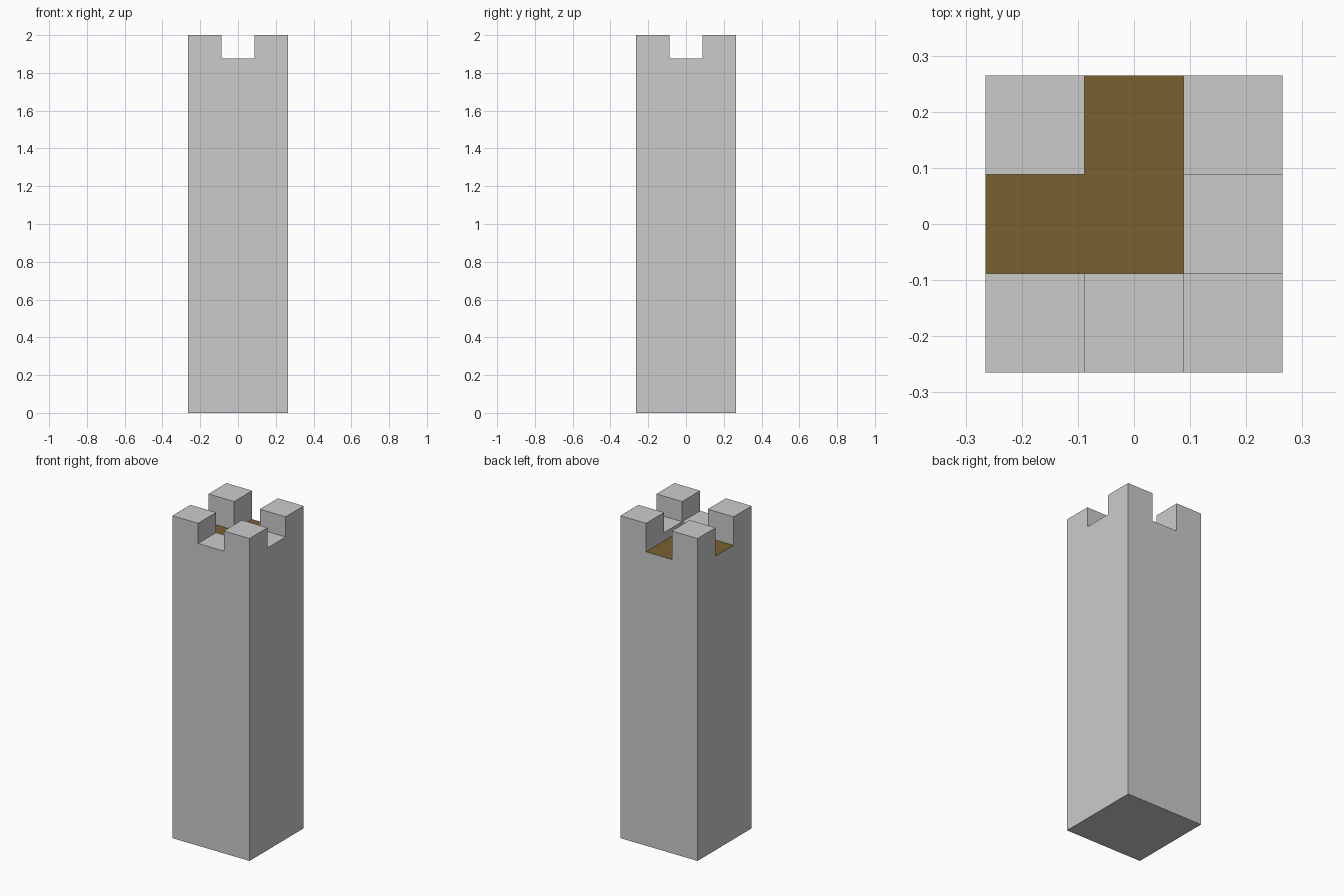
import bpy, bmesh
from mathutils import Matrix, Vector

if "Cube" in bpy.data.objects:
    bpy.data.objects.remove(bpy.data.objects["Cube"])

H = 0.265              # half width of the tower
S = H / 3              # half width of the battlement gaps
FLOOR, SILL, TOP = 1.823, 1.875, 2.0


def link(name, bm):
    mesh = bpy.data.meshes.new(name)
    bm.to_mesh(mesh)
    bm.free()
    obj = bpy.data.objects.new(name, mesh)
    bpy.context.collection.objects.link(obj)
    return obj


def raise_cells(bm, z, new_z, keep):
    """Extrude the upward cells at height z whose centre passes the test."""
    cells = [f for f in bm.faces if f.normal.z > 0.9
             and abs(f.calc_center_median().z - z) < 1e-4
             and keep(*f.calc_center_median().xy)]
    geom = bmesh.ops.extrude_face_region(bm, geom=cells)["geom"]
    for v in geom:
        if isinstance(v, bmesh.types.BMVert):
            v.co.z = new_z
    old = [f for f in cells if f.is_valid]
    if old:
        bmesh.ops.delete(bm, geom=old, context='FACES')
    bm.normal_update()


# Tower shaft, divided into a 3 x 3 pattern of cells
bm = bmesh.new()
bmesh.ops.create_cube(bm, size=1, matrix=Matrix.Translation((0, 0, FLOOR / 2))
                      @ Matrix.Diagonal((2 * H, 2 * H, FLOOR, 1)))
for axis in (Vector((1, 0, 0)), Vector((0, 1, 0))):
    for d in (-S, S):
        bmesh.ops.bisect_plane(bm, geom=bm.verts[:] + bm.edges[:] + bm.faces[:],
                               plane_co=axis * d, plane_no=axis)
bm.normal_update()

# Front and right sills, then the four corner battlements
def is_corner(x, y):
    return abs(x) > S and abs(y) > S

raise_cells(bm, FLOOR, SILL, lambda x, y: is_corner(x, y) or x > S or y < -S)
raise_cells(bm, SILL, TOP, is_corner)

# Leave the recess open for the coloured floor and merge flat faces
recess = [f for f in bm.faces if f.normal.z > 0.9
          and abs(f.calc_center_median().z - FLOOR) < 1e-4]
bmesh.ops.delete(bm, geom=recess, context='FACES')
bmesh.ops.dissolve_limit(bm, angle_limit=0.01, verts=bm.verts[:], edges=bm.edges[:])
bmesh.ops.recalc_face_normals(bm, faces=bm.faces[:])
link("tower", bm)

# Brown L-shaped floor
bm = bmesh.new()
outline = [(-H, -S), (S, -S), (S, H), (-S, H), (-S, S), (-H, S)]
bm.faces.new([bm.verts.new((x, y, FLOOR)) for x, y in outline])
floor = link("recessed_floor", bm)
brown = bpy.data.materials.new("brown")
brown.diffuse_color = (0.19, 0.12, 0.03, 1)
brown.use_nodes = True
brown.node_tree.nodes["Principled BSDF"].inputs["Base Color"].default_value = brown.diffuse_color
floor.data.materials.append(brown)
